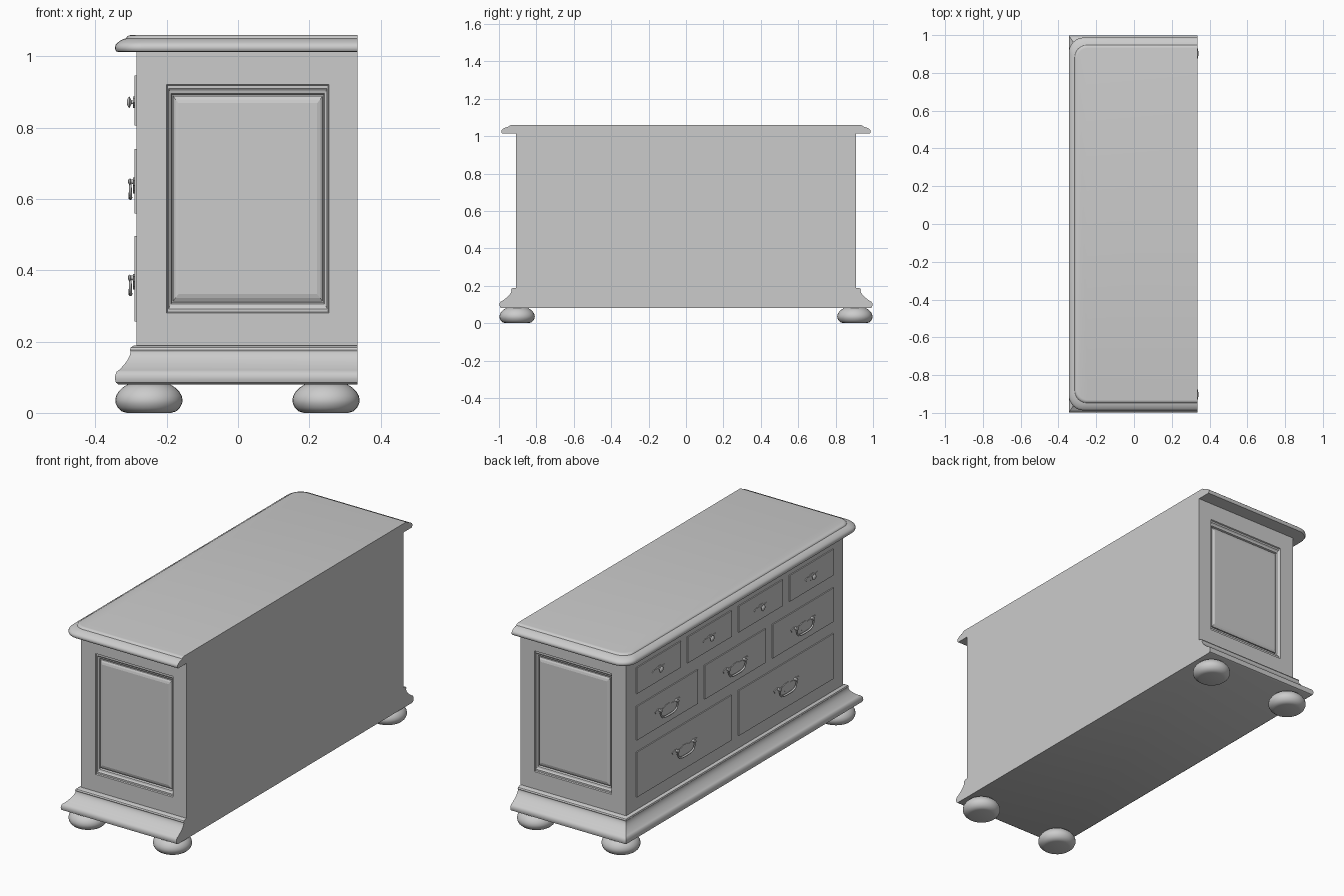
import bpy, bmesh, math

if "Cube" in bpy.data.objects:
    bpy.data.objects.remove(bpy.data.objects["Cube"])

XF, XB, YE = -0.285, 0.335, 0.91      # drawer face, back face, end faces


def loft(name, rings, smooth=35):
    """Bridge equal-length vertex rings and cap both ends."""
    bm = bmesh.new()
    vs = [[bm.verts.new(p) for p in r] for r in rings]
    n = len(rings[0])
    for a, b in zip(vs, vs[1:]):
        for i in range(n):
            j = (i + 1) % n
            bm.faces.new((a[i], a[j], b[j], b[i]))
    bm.faces.new(vs[0])
    bm.faces.new(vs[-1])
    bmesh.ops.recalc_face_normals(bm, faces=bm.faces)
    me = bpy.data.meshes.new(name)
    bm.to_mesh(me)
    bm.free()
    ob = bpy.data.objects.new(name, me)
    bpy.context.collection.objects.link(ob)
    if smooth:
        bpy.ops.object.select_all(action='DESELECT')
        ob.select_set(True)
        bpy.context.view_layer.objects.active = ob
        bpy.ops.object.shade_smooth_by_angle(angle=math.radians(smooth))
    return ob


def circle(n):
    return [(math.cos(2 * math.pi * i / n), math.sin(2 * math.pi * i / n)) for i in range(n)]


# Carcass with a recessed, raised-field panel in each end
def end_rect(x0, x1, z0, z1, y):
    return [(x0, y, z0), (x1, y, z0), (x1, y, z1), (x0, y, z1)]


steps = [(0, 0, 0), (0.002, 0.003, 0.006), (0.005, 0.012, 0.006), (0.008, 0.018, 0.011),
         (0.012, 0.026, 0.013), (0.015, 0.030, 0.024), (0.018, 0.033, 0.024),
         (0.018, 0.033, 0.016), (0.024, 0.042, 0.011), (0.033, 0.053, 0.008)]
half = [end_rect(XF, XB, 0.185, 1.015, -YE)]
half += [end_rect(-0.2 + a, 0.255 - a, 0.28 + b, 0.922 - b, -YE + d) for a, b, d in steps]
other = [[(x, -y, z) for x, y, z in r] for r in half]
loft("carcass", half[::-1] + other, 0)


# Plinth moulding, flush at the back
def plinth_ring(t, z):
    x, y = XF - 0.06 * t, YE + 0.087 * t
    return [(x, -y, z), (XB, -y, z), (XB, y, z), (x, y, z)]


plinth = [(0.85, 0.08), (0.96, 0.085), (1, 0.095), (0.99, 0.106), (0.93, 0.115), (0.82, 0.12),
          (0.70, 0.127), (0.54, 0.138), (0.40, 0.15), (0.32, 0.16), (0.27, 0.17),
          (0.27, 0.172), (0.30, 0.177), (0.26, 0.184), (0.12, 0.189)]
loft("plinth", [plinth_ring(t, z) for t, z in plinth])


# Table top with rounded front corners
def top_ring(t, z):
    x, y = XF - 0.06 * t, YE + 0.077 * t
    r = 0.05 + 0.03 * t
    pts = [(XB, -y, z), (XB, y, z)]
    for s in (1, -1):
        arc = [(x + r - r * math.sin(a), s * (y - r + r * math.cos(a)), z)
               for a in [i * math.pi / 16 for i in range(9)]]
        pts += arc if s == 1 else arc[::-1]
    return pts


edge = [(0.85, 1.013), (0.94, 1.014), (0.99, 1.019), (1, 1.026), (0.97, 1.033), (0.88, 1.039),
        (0.74, 1.045), (0.60, 1.049), (0.48, 1.051), (0.45, 1.055), (0.36, 1.059), (0.28, 1.06)]
loft("top_board", [top_ring(t, z) for t, z in edge])

# Bun feet
bun = [(0.062, 0), (0.076, 0.004), (0.087, 0.014), (0.093, 0.026), (0.0945, 0.036),
       (0.092, 0.048), (0.085, 0.06), (0.074, 0.071), (0.058, 0.081)]
for cx in (-0.25, 0.247):
    for cy in (-0.903, 0.903):
        loft("bun_foot", [[(cx + r * c, cy + r * s, z) for c, s in circle(32)] for r, z in bun])


# Parts standing out from the drawer face
def turned(name, profile, y, z, n=16):
    loft(name, [[(x, y + r * c, z + r * s) for c, s in circle(n)] for r, x in profile])


def plate(name, outline, y, z, x0, x1):
    loft(name, [[(x, y + a, z + b) for a, b in outline] for x in (x0, x1)], 0)


def mirrored(points):
    return points + [(-a, b) for a, b in reversed(points)]


def rect(w, h):
    return [(-w, -h), (w, -h), (w, h), (-w, h)]


XD = XF - 0.006                       # drawer front surface
knob_plate = mirrored([(0.012, 0.016), (0.022, 0.008), (0.045, 0.010), (0.06, 0),
                       (0.045, -0.010), (0.022, -0.008), (0.012, -0.016)])
bail_plate = mirrored([(0.015, 0.026), (0.03, 0.018), (0.06, 0.018), (0.08, 0.028), (0.108, 0.02),
                       (0.098, 0.006), (0.075, 0.004), (0.06, -0.008), (0.035, -0.002),
                       (0.012, -0.016)])
knob = [(0.006, XD), (0.005, XD - 0.008), (0.012, XD - 0.011), (0.016, XD - 0.014),
        (0.012, XD - 0.018), (0.004, XD - 0.021)]
post = [(0.009, XD), (0.006, XD - 0.006), (0.006, XD - 0.009), (0.009, XD - 0.012),
        (0.007, XD - 0.016), (0.002, XD - 0.018)]


def bail_pull(y, z):
    plate("pull_backplate", bail_plate, y, z, XD + 0.001, XD - 0.003)
    for s in (-1, 1):
        turned("pull_post", post, y + s * 0.07, z + 0.017, 12)
    # Swinging handle: a tube along a hanging curve
    rings = []
    for i in range(17):
        a = math.pi * i / 16
        c, s = math.cos(a), math.sin(a)
        py = 0.07 * math.copysign(abs(c) ** 0.6, c)
        pz = 0.017 - 0.046 * s ** 0.6
        ny, nz = c, -s
        r = 0.0035 + 0.002 * s
        rings.append([(XD - 0.011 + r * v, y + py + r * u * ny, z + pz + r * u * nz)
                      for u, v in circle(8)])
    loft("pull_handle", rings, 60)


# Drawer rows: count, bottom, top
SPAN, GAP = 0.826, 0.06
for n, z0, z1 in ((4, 0.807, 0.946), (3, 0.56, 0.74), (2, 0.257, 0.497)):
    w = (2 * SPAN - GAP * (n - 1)) / n
    zc, h = (z0 + z1) / 2, (z1 - z0) / 2
    for i in range(n):
        y = -SPAN + w / 2 + i * (w + GAP)
        plate("drawer_front", rect(w / 2, h), y, zc, XF + 0.005, XD)
        if n == 4:
            plate("knob_backplate", knob_plate, y, zc - 0.005, XD + 0.001, XD - 0.003)
            turned("drawer_knob", knob, y, zc - 0.005)
        else:
            bail_pull(y, 0.632 if n == 3 else 0.362)
